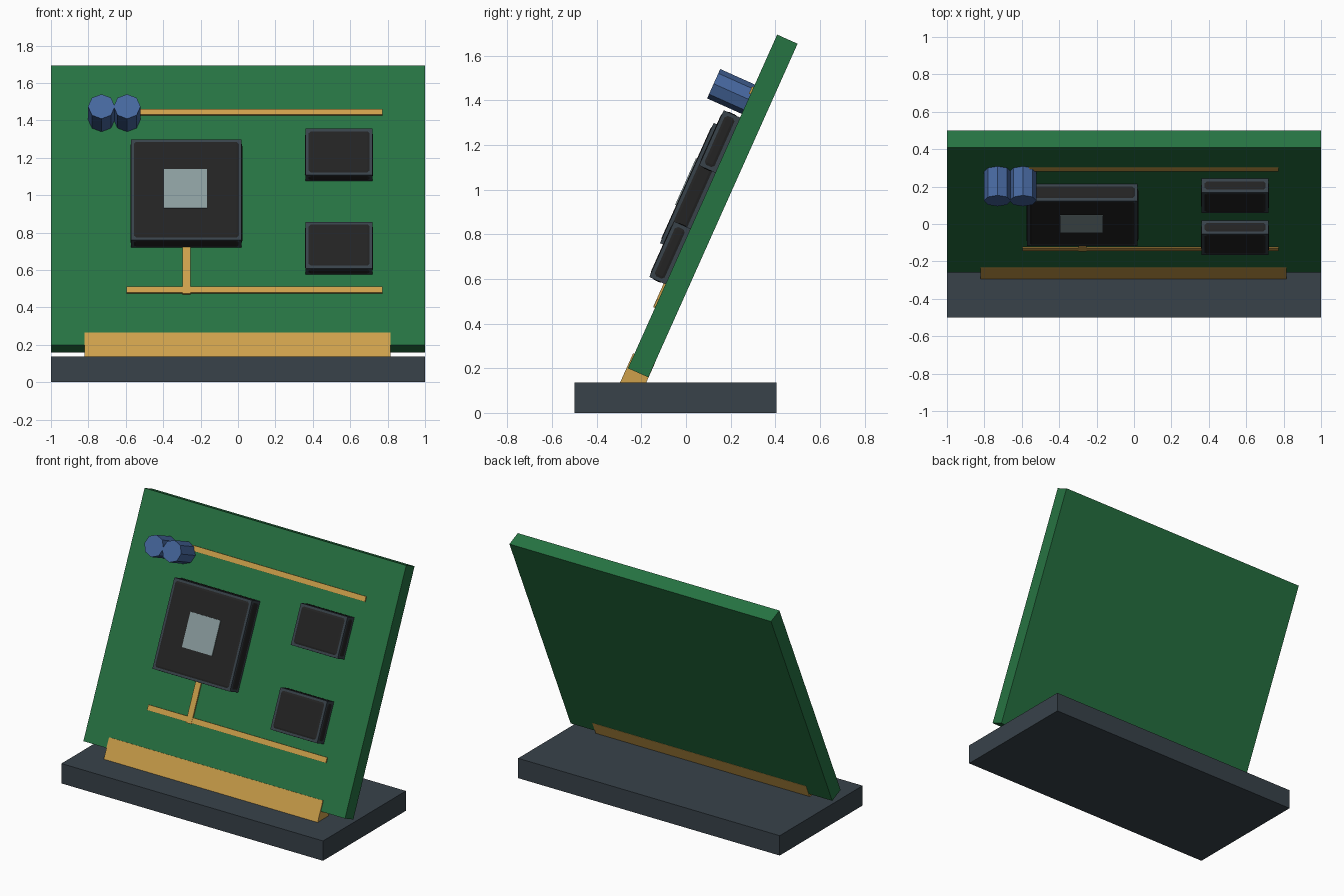
import bpy
from math import radians
from mathutils import Matrix, Vector

cube = bpy.data.objects.get("Cube")
if cube:
    bpy.data.objects.remove(cube, do_unlink=True)


def material(name, rgb):
    """Flat material from 0-255 display values, stored as linear."""
    lin = [((c / 255 + 0.055) / 1.055) ** 2.4 for c in rgb]
    mat = bpy.data.materials.new(name)
    mat.use_nodes = True
    mat.diffuse_color = (*lin, 1)
    mat.node_tree.nodes["Principled BSDF"].inputs["Base Color"].default_value = (*lin, 1)
    return mat


green = material("board green", (38, 115, 66))
slate = material("slate", (56, 66, 74))
gold = material("gold", (205, 160, 75))
black = material("chip black", (35, 35, 35))
silver = material("silver", (138, 156, 158))
blue = material("capacitor blue", (70, 103, 158))

# Board frame: x across, z up along the board, -y out of its front face
TILT = Matrix.Translation((0, -0.26, 0.2)) @ Matrix.Rotation(radians(-24.1), 4, "X")


def box(name, mat, x, y, z, frame=Matrix()):
    """Box spanning the three (low, high) ranges inside a frame."""
    bpy.ops.mesh.primitive_cube_add(size=1)
    ob = bpy.context.object
    ob.name = name
    ob.data.materials.append(mat)
    size = [r[1] - r[0] for r in (x, y, z)]
    ob.data.transform(Matrix.Diagonal((*size, 1)))
    ob.matrix_world = frame @ Matrix.Translation([sum(r) / 2 for r in (x, y, z)])
    return ob


def plate(name, mat, x, v, back, front):
    """Box on the tilted board, with depths measured out of its front face."""
    return box(name, mat, x, (-front, -back), v, TILT)


def chip(name, x, v, height):
    """Slate package with a rounded black shell just proud of its faces."""
    plate(name + "_package", slate, x, v, 0, height)
    e = 0.003
    shell = plate(name + "_shell", black, (x[0] - e, x[1] + e), (v[0] - e, v[1] + e), -e, height + e)
    bevel = shell.modifiers.new("rounded", "BEVEL")
    bevel.width = 0.03
    bevel.segments = 3


# Stand and board
box("stand_base", slate, (-1, 1), (-0.5, 0.405), (0, 0.137))
plate("circuit_board", green, (-1, 1), (0, 1.637), -0.1, 0)
plate("edge_connector", gold, (-0.82, 0.815), (-0.12, 0.07), -0.101, 0.006)

# Chips
chip("processor", (-0.573, 0.02), (0.57, 1.16), 0.098)
plate("processor_plate", silver, (-0.395, -0.165), (0.754, 0.983), 0.099, 0.106)
chip("lower_memory", (0.362, 0.72), (0.412, 0.685), 0.08)
chip("upper_memory", (0.362, 0.72), (0.959, 1.23), 0.08)

# Traces
plate("upper_trace", gold, (-0.595, 0.772), (1.344, 1.379), 0, 0.008)
plate("lower_trace", gold, (-0.595, 0.772), (0.302, 0.338), 0, 0.008)
plate("joining_trace", gold, (-0.297, -0.255), (0.296, 0.6), 0, 0.009)

# Capacitors
for side, x in (("right", -0.73), ("left", -0.593)):
    bpy.ops.mesh.primitive_cylinder_add(vertices=8, radius=0.072, depth=0.17)
    can = bpy.context.object
    can.name = side + "_capacitor"
    can.data.materials.append(blue)
    can.matrix_world = TILT @ Matrix.Translation(Vector((x, -0.085, 1.32))) @ Matrix.Rotation(radians(90), 4, "X")
